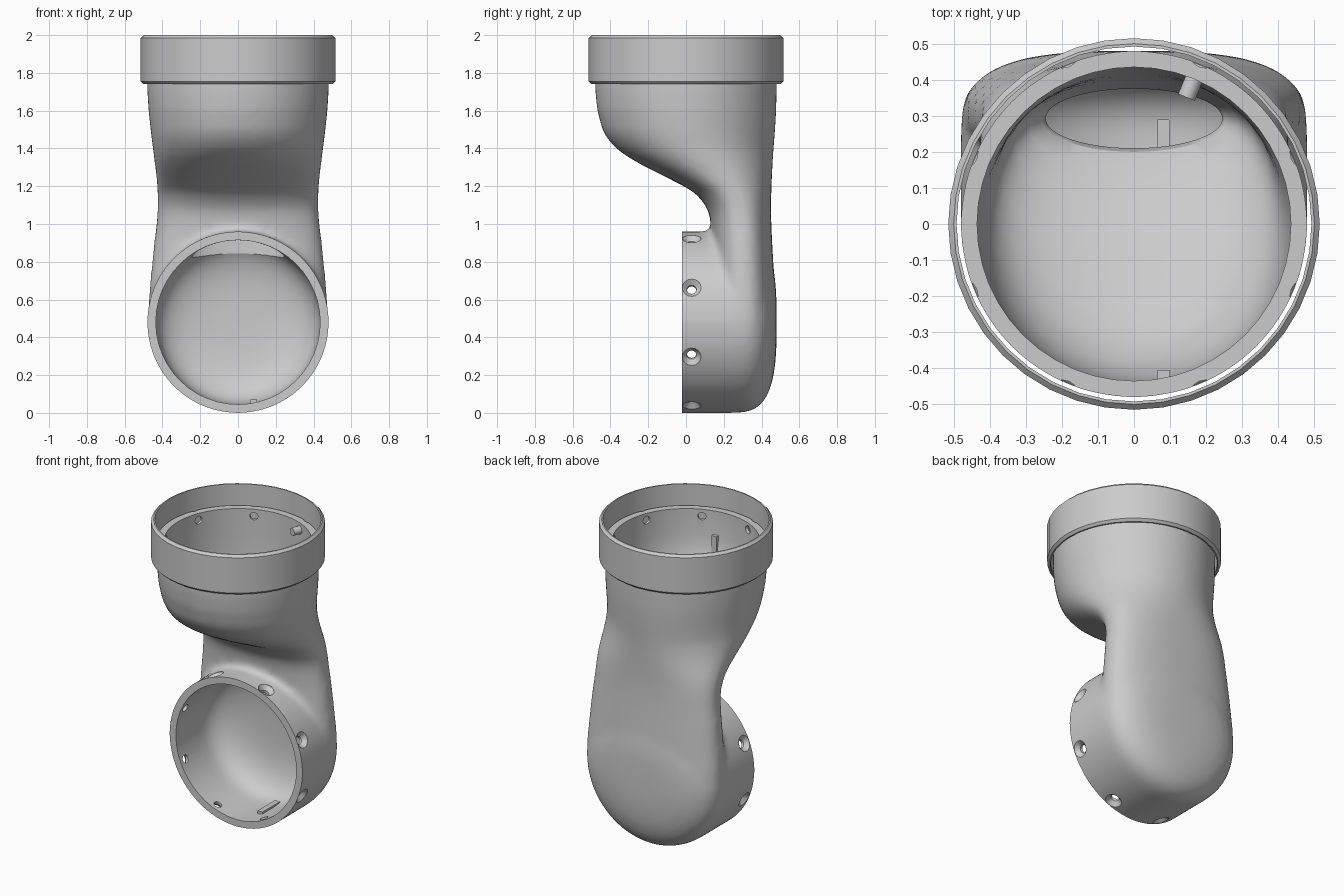
import bpy, bmesh
from math import sin, cos, pi, radians, copysign
from mathutils import Matrix, Vector

if "Cube" in bpy.data.objects:
    bpy.data.objects.remove(bpy.data.objects["Cube"])


def loft(name, groups, closed=False):
    """Skin each list of rings into a closed solid (or a ring-shaped one)."""
    bm = bmesh.new()
    for rings in groups:
        vs = [[bm.verts.new(p) for p in r] for r in rings]
        n = len(vs[0])
        pairs = list(zip(vs, vs[1:])) + ([(vs[-1], vs[0])] if closed else [])
        for a, b in pairs:
            for i in range(n):
                j = (i + 1) % n
                bm.faces.new((a[i], a[j], b[j], b[i]))
        if not closed:
            bm.faces.new(vs[0])
            bm.faces.new(vs[-1])
    bmesh.ops.recalc_face_normals(bm, faces=bm.faces)
    me = bpy.data.meshes.new(name)
    bm.to_mesh(me)
    bm.free()
    ob = bpy.data.objects.new(name, me)
    bpy.context.collection.objects.link(ob)
    return ob


def lathe_rings(profile, mat=Matrix(), n=40):
    return [[mat @ Vector((r * cos(2 * pi * i / n), r * sin(2 * pi * i / n), h))
             for i in range(n)] for r, h in profile]


def section_rings(table, n=64):
    """Horizontal superellipse sections: z, front y, back y, half width, power."""
    rings = []
    for z, yf, yb, hw, e in table:
        pts = []
        for i in range(n):
            c, s = cos(2 * pi * i / n), sin(2 * pi * i / n)
            pts.append(Vector((hw * copysign(abs(c) ** (2 / e), c),
                               (yf + yb) / 2 + (yb - yf) / 2 * copysign(abs(s) ** (2 / e), s), z)))
        rings.append(pts)
    return rings


def dome(r, y0, y1, y2):
    """Tube from y0 to y1, closing as a soft cap at y2."""
    prof = [(r, y0), (r, y0 / 2 + y1 / 2)]
    for k in range(17):
        t = radians(88.5) * k / 16
        prof.append((r * cos(t) ** (2 / 3), y1 + (y2 - y1) * sin(t) ** (2 / 3)))
    return prof


def box(name, x, y, z):
    return loft(name, [[[Vector((a, b, c)) for a, b in
                         ((x[0], y[0]), (x[1], y[0]), (x[1], y[1]), (x[0], y[1]))] for c in z]])


def apply(ob, kind, **props):
    m = ob.modifiers.new(kind, kind)
    for k, v in props.items():
        setattr(m, k, v)
    bpy.context.view_layer.objects.active = ob
    bpy.ops.object.modifier_apply(modifier=m.name)


def cut(ob, cutter):
    apply(ob, 'BOOLEAN', operation='DIFFERENCE', solver='EXACT', object=cutter)
    bpy.data.objects.remove(cutter)


FORWARD = Matrix.Translation((0, 0, 0.48)) @ Matrix.Rotation(-pi / 2, 4, 'X')

# Outer housing: front-facing cup blended with the bent neck
cup = lathe_rings(dome(0.48, -0.12, 0.25, 0.48), FORWARD, 64)
neck = section_rings([
    (0.48, 0.14, 0.478, 0.477, 2.4), (0.60, 0.14, 0.474, 0.473, 2.4),
    (0.80, 0.14, 0.462, 0.455, 2.4), (0.92, 0.14, 0.455, 0.442, 2.4),
    (1.02, 0.13, 0.451, 0.430, 2.4), (1.08, 0.115, 0.45, 0.426, 2.4),
    (1.13, 0.08, 0.45, 0.426, 2.35), (1.17, 0.04, 0.452, 0.427, 2.3),
    (1.21, -0.03, 0.453, 0.430, 2.25), (1.25, -0.11, 0.455, 0.433, 2.2),
    (1.31, -0.23, 0.458, 0.440, 2.1), (1.36, -0.315, 0.461, 0.446, 2.05),
    (1.40, -0.37, 0.464, 0.451, 2), (1.45, -0.415, 0.468, 0.457, 2),
    (1.50, -0.443, 0.472, 0.463, 2), (1.60, -0.470, 0.478, 0.474, 2),
    (1.70, -0.48, 0.48, 0.48, 2), (1.97, -0.48, 0.48, 0.48, 2)])
body = loft("elbow_housing", [cup, neck])
apply(body, 'REMESH', mode='VOXEL', voxel_size=0.02)
apply(body, 'SMOOTH', factor=0.5, iterations=10)

# Flat rims at the front and top openings
cut(body, box("front_trim", (-1, 1), (-1, -0.02), (-1, 1.02)))
cut(body, box("top_trim", (-1, 1), (-1, 1), (1.865, 3)))

# Hollow inside: lower bowl, upper bowl and the oval passage
cut(body, loft("lower_cavity", [lathe_rings(dome(0.435, -0.2, 0.2, 0.435), FORWARD, 48)]))
cut(body, loft("upper_cavity", [section_rings([
    (0.75, 0.21, 0.375, 0.245, 2), (1.07, 0.21, 0.375, 0.245, 2),
    (1.11, 0.20, 0.380, 0.255, 2), (1.16, 0.15, 0.390, 0.29, 2),
    (1.22, 0.065, 0.40, 0.33, 2), (1.30, -0.09, 0.41, 0.37, 2),
    (1.36, -0.21, 0.415, 0.39, 2), (1.42, -0.305, 0.42, 0.405, 2),
    (1.50, -0.38, 0.427, 0.418, 2), (1.60, -0.42, 0.433, 0.43, 2),
    (1.70, -0.435, 0.435, 0.435, 2), (2.1, -0.435, 0.435, 0.435, 2)], 48)]))

# Eight countersunk screw holes around each rim
screw = [(0.025, 0.38), (0.025, 0.452), (0.05, 0.477), (0.05, 0.53)]
for label, base in (("front_holes", FORWARD @ Matrix.Translation((0, 0, 0.03))),
                    ("top_holes", Matrix.Translation((0, 0, 1.82)))):
    holes = [lathe_rings(screw, base @ Matrix.Rotation(radians(22.5 + 45 * k), 4, 'Z')
                         @ Matrix.Rotation(pi / 2, 4, 'Y'), 16) for k in range(8)]
    cut(body, loft(label, holes))

# Loose chamfered sleeve around the top opening
sleeve = loft("top_sleeve", [lathe_rings([
    (0.50, 1.74), (0.515, 1.755), (0.515, 1.985), (0.50, 2.0),
    (0.492, 2.0), (0.492, 1.74)])], closed=True)

# Small locating ribs inside the two openings
box("lower_rib", (0.065, 0.10), (0.11, 0.29), (0.035, 0.07))
box("upper_rib", (0.065, 0.10), (-0.44, -0.405), (1.57, 1.71))

# Smooth curved walls, crisp rims
for ob in (body, sleeve):
    bpy.ops.object.select_all(action='DESELECT')
    ob.select_set(True)
    bpy.context.view_layer.objects.active = ob
    bpy.ops.object.shade_smooth_by_angle(angle=radians(30))
